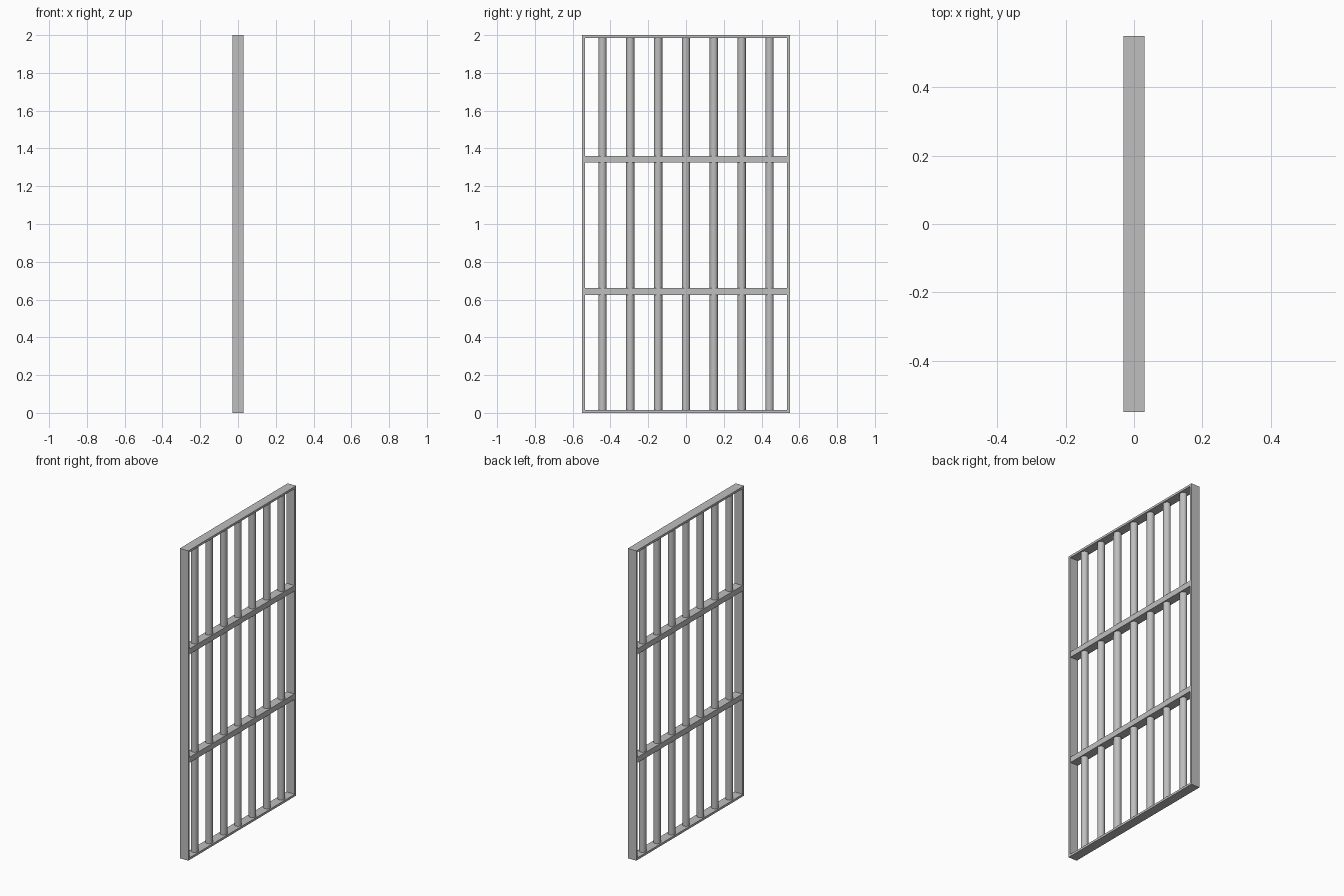
import bpy

cube = bpy.data.objects.get("Cube")
if cube:
    bpy.data.objects.remove(cube, do_unlink=True)

HALF_W, HEIGHT, DEPTH, WALL = 0.55, 2.0, 0.06, 0.014

steel = bpy.data.materials.new("grey steel")
steel.use_nodes = True
colour = (0.52, 0.52, 0.52, 1)
steel.diffuse_color = colour
steel.node_tree.nodes["Principled BSDF"].inputs["Base Color"].default_value = colour


def finish(name):
    ob = bpy.context.object
    ob.name = name
    ob.data.materials.append(steel)
    return ob


def box(name, size, centre):
    bpy.ops.mesh.primitive_cube_add(size=1, location=centre)
    ob = finish(name)
    ob.scale = size
    bpy.ops.object.transform_apply(location=False, rotation=False, scale=True)
    return ob


# Outer frame: one ring of flat bar
outer = box("frame", (DEPTH, 2 * HALF_W, HEIGHT), (0, 0, HEIGHT / 2))
hole = box("frame_cutter", (1, 2 * (HALF_W - WALL), HEIGHT - 2 * WALL), (0, 0, HEIGHT / 2))
hole.hide_render = True
hole.hide_viewport = True
cut = outer.modifiers.new("opening", "BOOLEAN")
cut.operation = "DIFFERENCE"
cut.solver = "EXACT"
cut.object = hole
bpy.context.view_layer.objects.active = outer
outer.select_set(True)
bpy.ops.object.modifier_apply(modifier="opening")
bpy.data.objects.remove(hole, do_unlink=True)

# Flat cross rails
for name, z in (("lower_rail", 0.643), ("upper_rail", 1.343)):
    box(name, (DEPTH - 0.004, 2 * (HALF_W - WALL), 0.036), (0, 0, z))

# Seven round upright bars
for i in range(-3, 4):
    bpy.ops.mesh.primitive_cylinder_add(vertices=24, radius=0.022, depth=HEIGHT - 2 * WALL,
                                        location=(0, i * 0.1475, HEIGHT / 2))
    finish(f"upright_bar_{i + 4}")
    bpy.ops.object.shade_smooth_by_angle()
